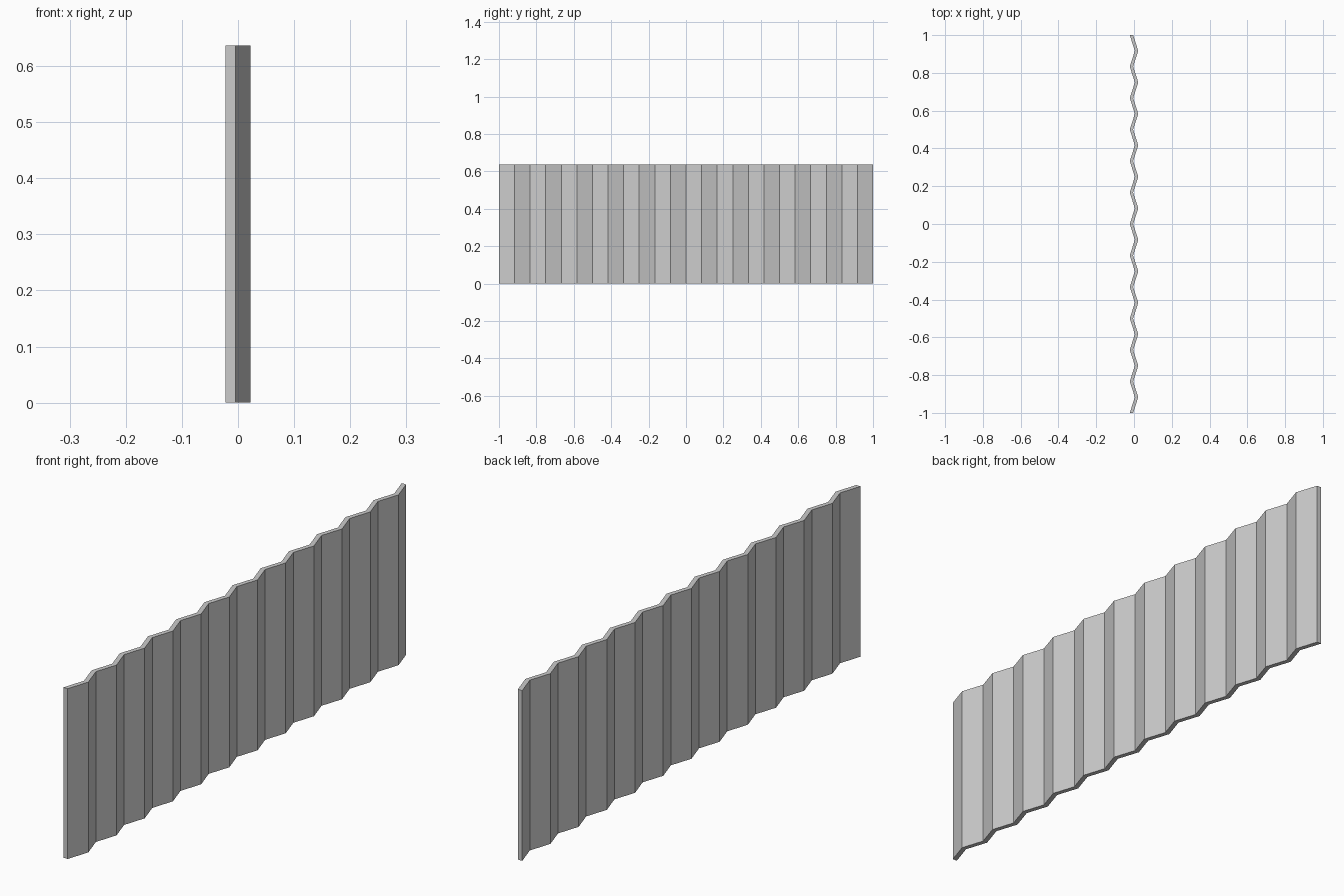
import bpy, bmesh

if "Cube" in bpy.data.objects:
    bpy.data.objects.remove(bpy.data.objects["Cube"])

SEGMENTS = 24      # folds along the length
HEIGHT = 0.637
SWING = 0.0135     # half the zigzag depth
HALF_T = 0.009     # half the sheet thickness, measured along x

# zigzag outline: left side going back, right side coming forward
def side(offset):
    return [((SWING if i % 2 else -SWING) + offset, -1 + 2 * i / SEGMENTS)
            for i in range(SEGMENTS + 1)]

left, right = side(-HALF_T), side(HALF_T)

# corrugated sheet, one closed prism per fold sharing its edges
bm = bmesh.new()
rings = []
for (lx, y), (rx, _) in zip(left, right):
    rings.append([bm.verts.new(p) for p in
                  ((lx, y, 0), (rx, y, 0), (rx, y, HEIGHT), (lx, y, HEIGHT))])
for a, b in zip(rings, rings[1:]):
    for k in range(4):
        n = (k + 1) % 4
        bm.faces.new((a[k], a[n], b[n], b[k]))

# end caps
bm.faces.new(rings[0])
bm.faces.new(rings[-1])
bmesh.ops.recalc_face_normals(bm, faces=bm.faces)

mesh = bpy.data.meshes.new("corrugated_sheet")
bm.to_mesh(mesh)
bm.free()
bpy.context.collection.objects.link(bpy.data.objects.new("corrugated_sheet", mesh))
